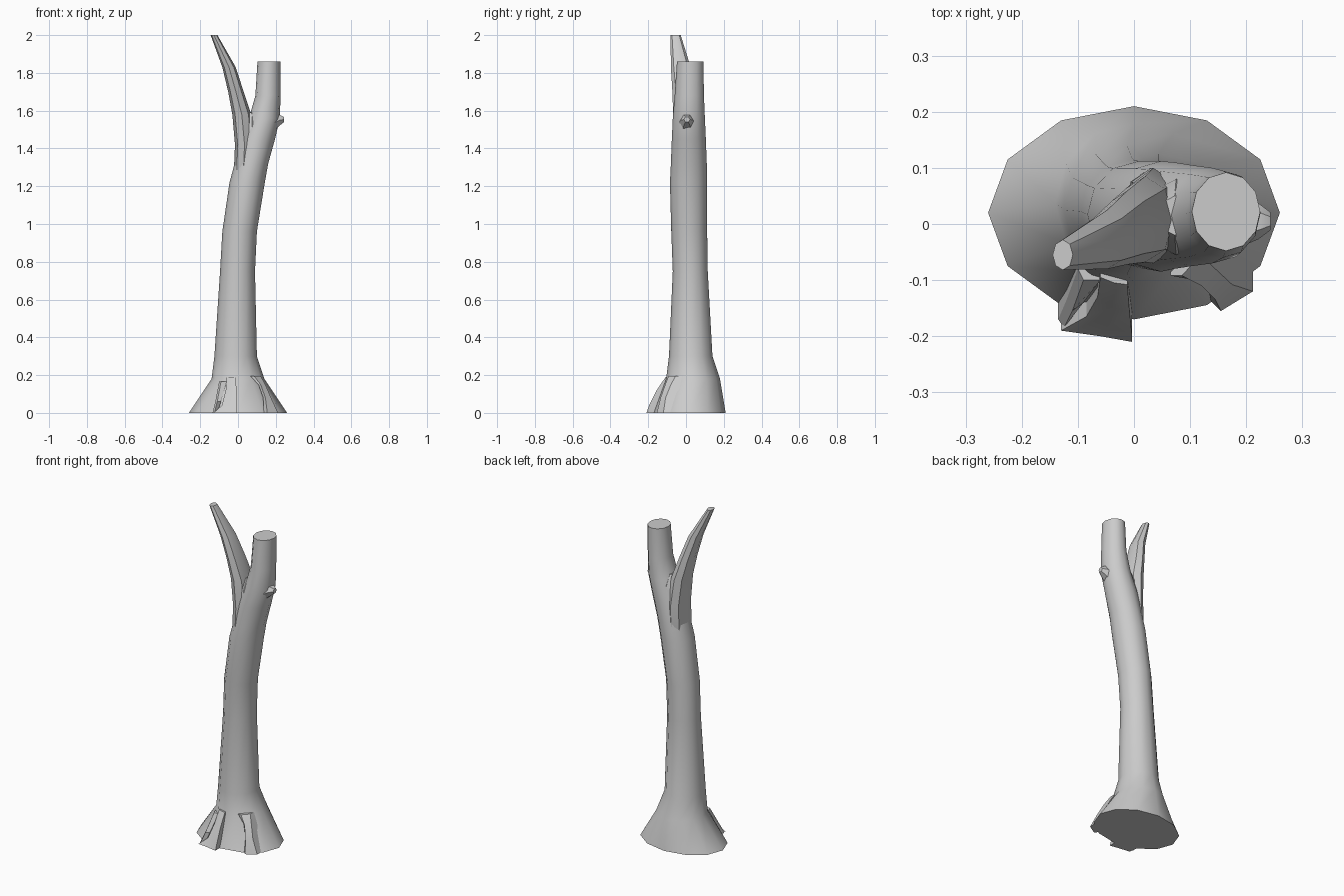
import bpy, bmesh, math
from mathutils import Vector

cube = bpy.data.objects.get("Cube")
if cube:
    bpy.data.objects.remove(cube)

bark = bpy.data.materials.new("grey bark")
bark.use_nodes = True
GREY = (0.6, 0.6, 0.6, 1)
bark.diffuse_color = GREY
bark.node_tree.nodes["Principled BSDF"].inputs["Base Color"].default_value = GREY


def skin(name, rings, angle=35):
    """Join closed rings of points into one capped, smooth shaded part."""
    bm = bmesh.new()
    loops = [[bm.verts.new(p) for p in ring] for ring in rings]
    n = len(loops[0])
    for low, high in zip(loops, loops[1:]):
        for i in range(n):
            j = (i + 1) % n
            bm.faces.new((low[i], low[j], high[j], high[i]))
    bm.faces.new(loops[0][::-1])
    bm.faces.new(loops[-1])
    bmesh.ops.recalc_face_normals(bm, faces=bm.faces)
    mesh = bpy.data.meshes.new(name)
    bm.to_mesh(mesh)
    bm.free()
    mesh.materials.append(bark)
    obj = bpy.data.objects.new(name, mesh)
    bpy.context.collection.objects.link(obj)
    bpy.ops.object.select_all(action="DESELECT")
    obj.select_set(True)
    bpy.context.view_layer.objects.active = obj
    bpy.ops.object.shade_smooth_by_angle(angle=math.radians(angle))
    return obj


def oval(z, x0, x1, y0, y1, sides):
    """Level ring filling the given x and y extents."""
    c = Vector(((x0 + x1) / 2, (y0 + y1) / 2, z))
    return [c + Vector(((x1 - x0) / 2 * math.cos(t), (y1 - y0) / 2 * math.sin(t), 0))
            for t in (math.tau * i / sides for i in range(sides))]


# Trunk, flared at the foot and leaning to its left at the top
trunk = [
    (0, -.26, .26, -.17, .21),
    (.18, -.14, .14, -.105, .18),
    (.3, -.125, .1, -.09, .14),
    (.75, -.095, .09, -.07, .115),
    (.96, -.083, .1, -.078, .112),
    (1.22, -.045, .142, -.085, .112),
    (1.32, -.018, .16, -.08, .11),
    (1.45, .01, .196, -.075, .105),
    (1.56, .058, .222, -.07, .1),
    (1.68, .092, .225, -.06, .095),
    (1.86, .103, .225, -.048, .092),
]
skin("trunk", [oval(*r, 12) for r in trunk])

# Side branch, forking off and tapering to a cut tip
branch = [
    (1.16, -.02, .07, -.05, .08),
    (1.3, -.021, .08, -.07, .1),
    (1.42, -.016, .085, -.07, .1),
    (1.58, -.03, .07, -.068, .085),
    (1.7, -.052, .03, -.072, .06),
    (1.83, -.083, -.012, -.08, .025),
    (2, -.145, -.109, -.082, -.028),
]
skin("side_branch", [oval(*r, 8) for r in branch])

# Fork web, filling the crotch between trunk and branch
web = [(1.4, 0, .15, -.06, .09), (1.53, .02, .13, -.055, .08), (1.59, .045, .1, -.02, .05)]
skin("fork_web", [oval(*r, 8) for r in web])

# Knot, a short stub of a lost twig
skin("knot", [[Vector((x, .005 + r * math.cos(t), z + r * math.sin(t)))
               for t in (math.tau * i / 6 for i in range(6))]
              for x, z, r in ((.18, 1.53, .05), (.222, 1.55, .032), (.243, 1.553, .016))])


# Roots, each a ridge given as height, inner depth and outer edge
def root(name, rows):
    rings = []
    for z, back, left, ridge, right in rows:
        rings.append([Vector((left[0], back, z)), Vector((*left, z)), Vector((*ridge, z)),
                      Vector((*right, z)), Vector((right[0], back, z))])
    skin(name, rings, 20)


root("front_root", [
    (0, -.1, (-.13, -.19), (-.06, -.2), (-.004, -.21)),
    (.04, -.09, (-.085, -.165), (-.045, -.185), (-.004, -.195)),
    (.12, -.07, (-.065, -.13), (-.035, -.15), (-.008, -.155)),
    (.19, -.05, (-.06, -.095), (-.035, -.105), (-.012, -.108)),
])
root("right_front_root", [
    (0, -.06, (-.135, -.17), (-.125, -.185), (-.11, -.16)),
    (.06, -.06, (-.12, -.135), (-.11, -.155), (-.09, -.14)),
    (.165, -.04, (-.1, -.08), (-.09, -.1), (-.06, -.1)),
])
root("left_front_root", [
    (0, -.05, (.137, -.137), (.155, -.155), (.212, -.12)),
    (.08, -.04, (.133, -.118), (.145, -.135), (.175, -.108)),
    (.15, -.03, (.108, -.1), (.12, -.11), (.145, -.08)),
    (.195, -.02, (.065, -.092), (.085, -.092), (.12, -.055)),
])
